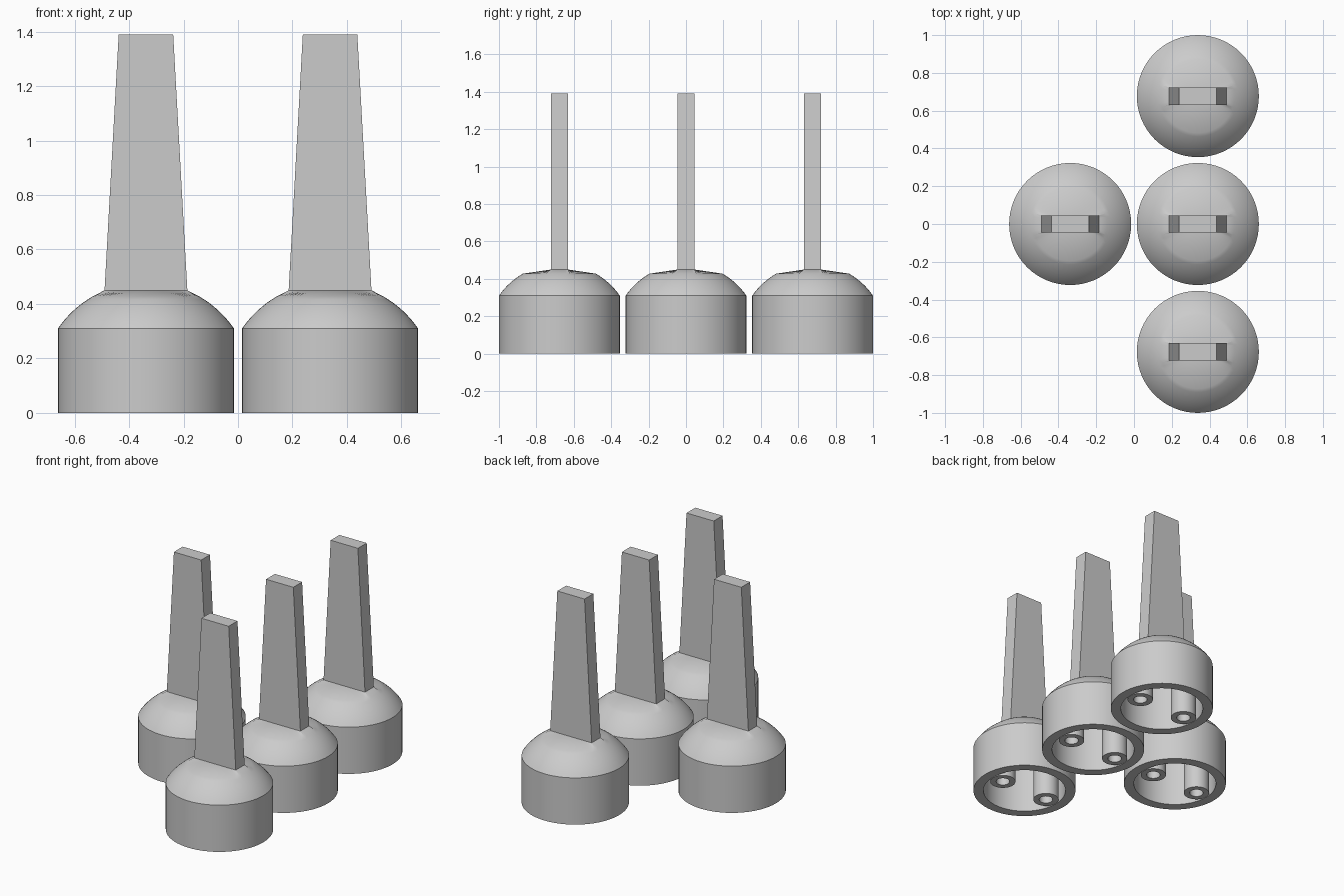
import bpy, bmesh, math

if "Cube" in bpy.data.objects:
    bpy.data.objects.remove(bpy.data.objects["Cube"])

SEG = 64
R_OUT, R_IN = 0.323, 0.26            # cup outer and inner radius
Z_WALL, Z_LOFT, Z_LEG, Z_TOP = 0.31, 0.428, 0.45, 1.39
Z_CEIL = 0.30                        # ceiling of the hollow underside
HX, HX_TOP = 0.152, 0.10             # leg half widths, bottom and top
HY = HX * math.tan(3 * 2 * math.pi / SEG)  # leg half depth, corners on ring vertices

grey = bpy.data.materials.new("plain grey")
grey.diffuse_color = (0.6, 0.6, 0.6, 1)
grey.use_nodes = True
grey.node_tree.nodes["Principled BSDF"].inputs["Base Color"].default_value = grey.diffuse_color


def circle(bm, r, z, n=SEG, cx=0.0):
    return [bm.verts.new((cx + r * math.cos(2 * math.pi * i / n),
                          r * math.sin(2 * math.pi * i / n), z)) for i in range(n)]


def bridge(bm, a, b):
    n = len(a)
    for i in range(n):
        j = (i + 1) % n
        bm.faces.new((a[i], a[j], b[j], b[i]))


def finish(bm, name, smooth=True):
    bmesh.ops.recalc_face_normals(bm, faces=bm.faces)
    me = bpy.data.meshes.new(name)
    bm.to_mesh(me)
    bm.free()
    me.materials.append(grey)
    ob = bpy.data.objects.new(name, me)
    bpy.context.collection.objects.link(ob)
    if smooth:
        bpy.ops.object.select_all(action='DESELECT')
        ob.select_set(True)
        bpy.context.view_layer.objects.active = ob
        bpy.ops.object.shade_smooth_by_angle(angle=math.radians(30))
    return ob


def make_cup():
    """Hollow cup: ceiling, inner wall, rim, outer wall, dome, loft to the leg."""
    bm = bmesh.new()
    profile = [(R_IN, Z_CEIL), (R_IN, 0), (R_OUT, 0), (R_OUT, Z_WALL)]
    zc, rad = 0.088, 0.392           # sphere that the dome follows
    a0, a1 = math.asin((Z_WALL - zc) / rad), math.asin((Z_LOFT - zc) / rad)
    for k in range(1, 9):
        a = a0 + (a1 - a0) * k / 8
        profile.append((rad * math.cos(a), zc + rad * math.sin(a)))
    rings = [circle(bm, r, z) for r, z in profile]
    # rectangular ring where the leg starts
    top = []
    for i in range(SEG):
        c, s = math.cos(2 * math.pi * i / SEG), math.sin(2 * math.pi * i / SEG)
        t = min(HX / max(abs(c), 1e-6), HY / max(abs(s), 1e-6))
        top.append(bm.verts.new((c * t, s * t, Z_LEG)))
    rings.append(top)
    for a, b in zip(rings, rings[1:]):
        bridge(bm, a, b)
    bm.faces.new(rings[0])
    bm.faces.new(top)
    return finish(bm, "foot_cup")


def make_leg():
    """Tapered rectangular leg."""
    bm = bmesh.new()
    lo, hi = [[bm.verts.new((sx * w, sy * HY, z))
               for sx, sy in ((-1, -1), (1, -1), (1, 1), (-1, 1))]
              for w, z in ((HX, Z_LEG), (HX_TOP, Z_TOP))]
    bridge(bm, lo, hi)
    bm.faces.new(lo)
    bm.faces.new(hi)
    return finish(bm, "tapered_leg", smooth=False)


def make_bosses():
    """Pair of screw tubes under the cup."""
    bm = bmesh.new()
    for cx in (-0.178, 0.178):
        rings = [circle(bm, r, z, 32, cx) for r, z in
                 ((0.08, Z_CEIL), (0.08, 0.0), (0.043, 0.0), (0.043, Z_CEIL - 0.01))]
        for a, b in zip(rings, rings[1:]):
            bridge(bm, a, b)
        bm.faces.new(rings[-1])
    return finish(bm, "screw_bosses")


# four identical feet: a row of three on the right and one on the left
parts = [make_cup(), make_leg(), make_bosses()]
spots = [(0.338, 0.0), (0.338, 0.677), (0.338, -0.677), (-0.338, 0.0)]
for part in parts:
    for n, (x, y) in enumerate(spots):
        ob = part
        if n:
            ob = part.copy()
            bpy.context.collection.objects.link(ob)
        ob.location = (x, y, 0)
